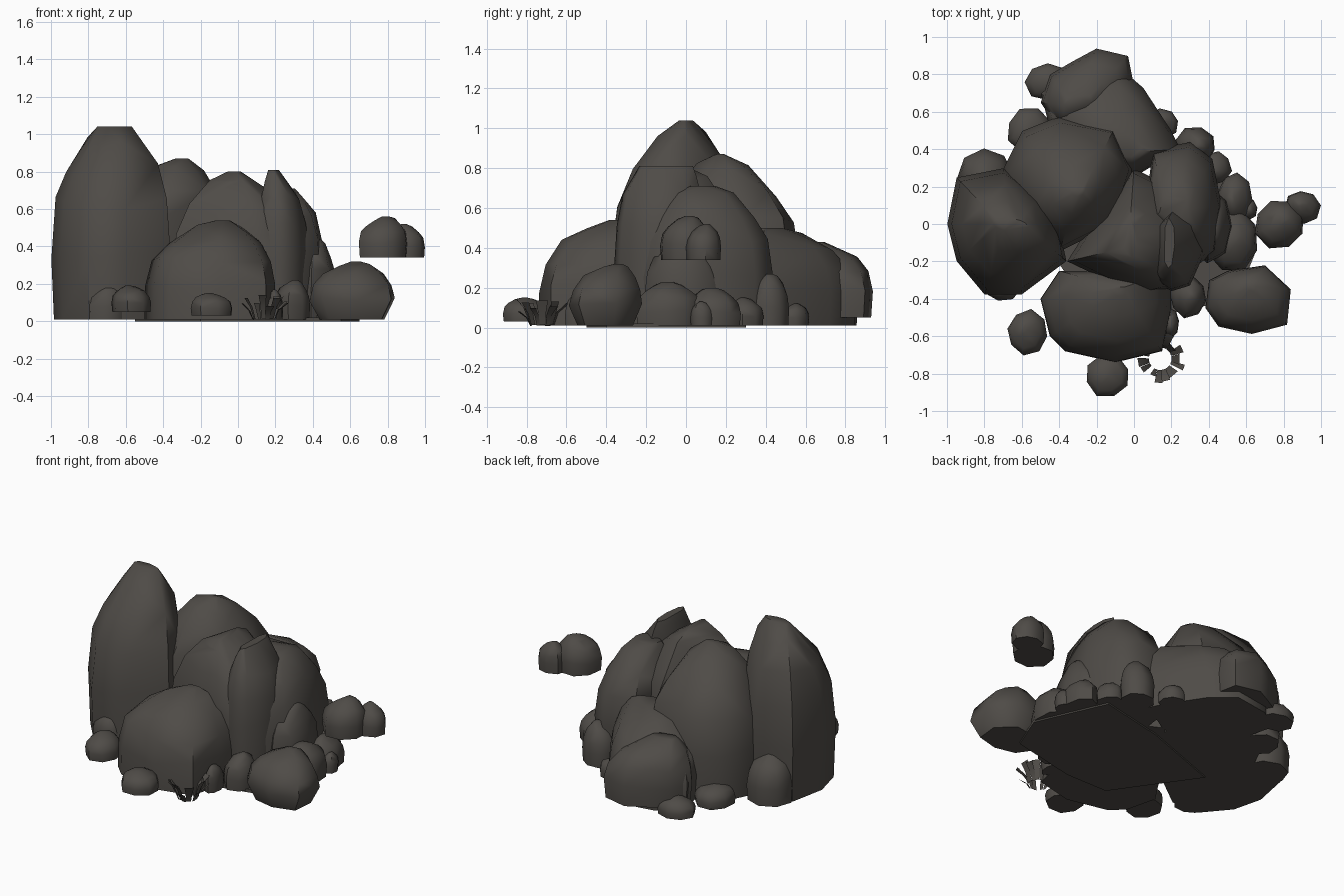
import bpy
import bmesh
import math
import random
from mathutils import Vector

random.seed(7)

default_cube = bpy.data.objects.get("Cube")
if default_cube:
    bpy.data.objects.remove(default_cube, do_unlink=True)

# One dark stone colour for everything
STONE_COLOUR = (0.078, 0.071, 0.063, 1)
stone_material = bpy.data.materials.new("dark_stone")
stone_material.use_nodes = True
stone_material.diffuse_color = STONE_COLOUR
shader = stone_material.node_tree.nodes["Principled BSDF"]
shader.inputs["Base Color"].default_value = STONE_COLOUR
shader.inputs["Roughness"].default_value = 0.9

# Every rock keeps its width low down and closes in quickly near the peak
ROUNDNESS = 4.5
LEVELS = (0, .35, .6, .78, .92, 1)


def finish(name, mesh_builder, sharp_angle=math.radians(50)):
    """Smooth shade with sharp creases and link the finished part."""
    mesh_builder.normal_update()
    for face in mesh_builder.faces:
        face.smooth = True
    for edge in mesh_builder.edges:
        edge.smooth = len(edge.link_faces) == 2 and edge.calc_face_angle() < sharp_angle
    mesh = bpy.data.meshes.new(name)
    mesh_builder.to_mesh(mesh)
    mesh_builder.free()
    mesh.materials.append(stone_material)
    part = bpy.data.objects.new(name, mesh)
    bpy.context.collection.objects.link(part)


def boulder(name, outline, peak, spread, top, bottom=.01, foot=.95):
    """Convex rock whose outline narrows upwards to a small, shifted copy of itself."""
    corners = [Vector(corner) for corner in outline]
    low = Vector(map(min, *corners))
    high = Vector(map(max, *corners))
    middle = (low + high) / 2
    builder = bmesh.new()
    for level in LEVELS:
        blend = level ** ROUNDNESS
        for corner in corners:
            offset = corner - middle
            tip = Vector(peak) + Vector((offset.x * spread[0], offset.y * spread[1]))
            point = corner.lerp(tip, blend)
            if level == 0:
                point = middle + offset * foot
            z = bottom + (top - bottom) * level
            if 0 < level < 1:
                z += random.uniform(-.04, .04) * (top - bottom)
            builder.verts.new((point.x, point.y, min(z, top)))
    bmesh.ops.convex_hull(builder, input=builder.verts[:])
    loose = [v for v in builder.verts if not v.link_faces]
    bmesh.ops.delete(builder, geom=loose, context='VERTS')
    bmesh.ops.recalc_face_normals(builder, faces=builder.faces[:])
    finish(name, builder)


def stone(name, x, y, radius_x, radius_y, top, bottom=.01, sides=8):
    """Small domed rock with a slightly irregular footprint."""
    turn = random.uniform(0, math.tau)
    outline = []
    for i in range(sides):
        angle = turn + math.tau * i / sides
        reach = random.uniform(.96, 1.08)
        outline.append((x + radius_x * reach * math.cos(angle),
                        y + radius_y * reach * math.sin(angle)))
    peak = (x + random.uniform(-.2, .2) * radius_x, y + random.uniform(-.2, .2) * radius_y)
    boulder(name, outline, peak, (.15, .15), top, bottom)


# Tall pillar with a narrow crest
boulder("tall_pillar",
        [(-.95, .25), (-.7, .3), (-.5, .15), (-.4, 0), (-.36, -.2),
         (-.6, -.38), (-.8, -.38), (-.95, -.2), (-1, 0)],
        peak=(-.66, 0), spread=(.29, .1), top=1.04)

# Large boulder behind the pillar
boulder("back_boulder",
        [(-.7, .3), (-.6, .5), (-.4, .58), (-.1, .52), (0, .3), (-.1, 0), (-.4, -.15), (-.65, 0)],
        peak=(-.3, .17), spread=(.1, .06), top=.87)

# Low boulder at the rear
boulder("rear_boulder",
        [(-.5, .7), (-.35, .82), (-.1, .86), (.05, .73), (.2, .5), (.25, .4), (0, .25), (-.4, .3)],
        peak=(-.05, .42), spread=(.3, .2), top=.5)

# Wide low rock against the rear boulder
boulder("rear_low_rock",
        [(-.5, .65), (-.45, .8), (-.33, .87), (-.2, .94), (-.03, .9), (0, .75), (-.1, .6), (-.4, .5)],
        peak=(-.3, .65), spread=(.3, .2), top=.43, bottom=.05)

# Leaning slab in the middle
boulder("centre_slab",
        [(-.2, .05), (0, .3), (.2, .2), (.33, 0), (.36, -.15),
         (.28, -.33), (.1, -.37), (-.15, -.3), (-.36, -.2)],
        peak=(-.02, -.08), spread=(.1, .3), top=.8)

# Ridge leaning on the slab
boulder("slab_ridge",
        [(.1, -.3), (.2, -.36), (.3, -.33), (.38, -.15), (.36, 0), (.22, .09), (.12, 0)],
        peak=(.19, -.1), spread=(.2, .6), top=.81, bottom=.1)

# Boulder on the side
boulder("side_boulder",
        [(.1, .4), (.3, .44), (.42, .35), (.47, .1), (.44, -.15), (.3, -.25), (.05, 0)],
        peak=(.22, .08), spread=(.4, .2), top=.71)

# Broad boulder at the front
boulder("front_boulder",
        [(-.5, -.4), (-.45, -.6), (-.37, -.68), (-.1, -.74), (.15, -.68),
         (.2, -.45), (.2, -.25), (-.4, -.25)],
        peak=(-.08, -.36), spread=(.1, .1), top=.54, foot=1)

# Corner boulder with an overhanging outer edge
boulder("corner_boulder",
        [(.38, -.45), (.45, -.55), (.63, -.59), (.82, -.54), (.84, -.35),
         (.7, -.22), (.5, -.25), (.4, -.3)],
        peak=(.63, -.34), spread=(.1, .1), top=.32, foot=.75)

# Floating rock made of two joined lobes
stone("floating_rock_main", .78, 0, .135, .135, top=.56, bottom=.34)
stone("floating_rock_lobe", .9, .09, .095, .09, top=.52, bottom=.34)

# Smaller stones around the foot
stone("front_left_pebble", -.57, -.58, .11, .12, top=.19, bottom=.05)
stone("front_pebble", -.14, -.81, .12, .115, top=.15, bottom=.03)
stone("pillar_foot_stone", -.7, -.33, .1, .08, top=.2)
stone("pillar_back_stone", -.79, .26, .15, .14, top=.31)
stone("back_foot_stone", -.56, .5, .12, .12, top=.13)
stone("rear_corner_stone", -.46, .76, .12, .1, top=.12)
stone("rear_side_stone", .15, .54, .09, .08, top=.12)
stone("side_back_stone", .33, .42, .11, .1, top=.27)
stone("side_mid_stone", .44, .3, .08, .09, top=.15)
stone("side_step_stone", .4, 0, .13, .2, top=.44)
stone("side_shelf_stone", .52, -.08, .15, .18, top=.23)
stone("side_outer_stone", .54, .14, .09, .13, top=.2)
stone("side_pebble", .61, .08, .05, .06, top=.13)
stone("gap_stone", .29, -.39, .1, .11, top=.22)
stone("gap_pebble", .2, -.53, .04, .08, top=.17)

# Thin ground slab under the middle of the pile
boulder("ground_slab",
        [(.55, -.4), (.65, -.15), (.45, .3), (0, .2), (-.55, 0), (-.2, -.5), (.1, -.5)],
        peak=(.05, -.1), spread=(1, 1), top=.02, bottom=0, foot=1)

# Tuft of short blades flaring out from a ring
tuft = bmesh.new()
BLADE_COUNT = 15
TUFT_CENTRE = Vector((.14, -.72, 0))
for i in range(BLADE_COUNT):
    angle = math.tau * (i + random.uniform(-.3, .3)) / BLADE_COUNT
    outward = Vector((math.cos(angle), math.sin(angle), 0))
    sideways = Vector((-outward.y, outward.x, 0))
    height = random.uniform(.08, .15)
    tip_reach = random.uniform(.09, .14)
    half_width = random.uniform(.015, .03)
    rows = []
    for reach, rise, taper in ((.06, .1, .5), (.08, .6, .7), (tip_reach, 1, 1)):
        base = TUFT_CENTRE + outward * reach + Vector((0, 0, rise * height))
        rows.append([tuft.verts.new(base + sideways * half_width * taper * side)
                     for side in (-1, 1)])
    for lower, upper in zip(rows, rows[1:]):
        tuft.faces.new((lower[0], lower[1], upper[1], upper[0]))
finish("grass_tuft", tuft)
